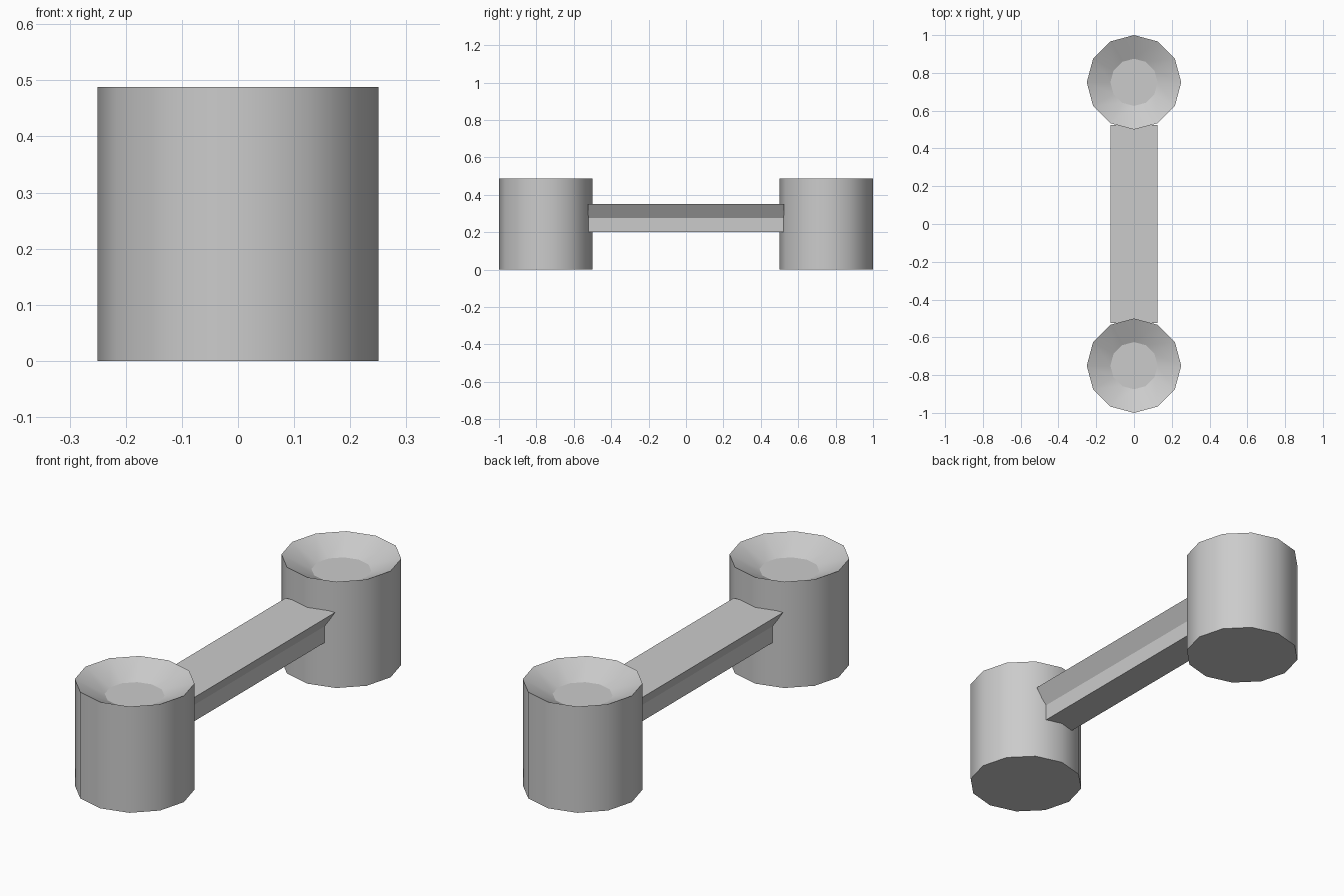
import bpy, bmesh, math

if "Cube" in bpy.data.objects:
    bpy.data.objects.remove(bpy.data.objects["Cube"])

SIDES = 12


def make_object(name, bm):
    bmesh.ops.recalc_face_normals(bm, faces=bm.faces[:])
    mesh = bpy.data.meshes.new(name)
    bm.to_mesh(mesh)
    bm.free()
    obj = bpy.data.objects.new(name, mesh)
    bpy.context.collection.objects.link(obj)
    return obj


def cup(name, y):
    # Profile rings (radius, z): base, rim, dish floor
    profile = [(0.25, 0.0), (0.25, 0.488), (0.125, 0.426)]
    bm = bmesh.new()
    rings = []
    for r, z in profile:
        rings.append([bm.verts.new((r * math.cos(math.tau * i / SIDES),
                                    y + r * math.sin(math.tau * i / SIDES), z))
                      for i in range(SIDES)])
    for low, high in zip(rings, rings[1:]):
        for i in range(SIDES):
            j = (i + 1) % SIDES
            bm.faces.new((low[i], low[j], high[j], high[i])).smooth = True
    bm.faces.new(rings[0])
    bm.faces.new(rings[-1])
    # Keep the horizontal rings sharp, walls and dish smooth
    for e in bm.edges:
        e.smooth = abs(e.verts[0].co.z - e.verts[1].co.z) > 1e-4
    return make_object(name, bm)


def handle(name):
    # Cross-section: wide top, tapered shoulders, narrow straight base
    right = [(0.075, 0.20), (0.075, 0.275), (0.125, 0.35)]
    section = right + [(-x, z) for x, z in reversed(right)]
    bm = bmesh.new()
    face = bm.faces.new([bm.verts.new((x, -0.525, z)) for x, z in section])
    ext = bmesh.ops.extrude_face_region(bm, geom=[face], use_keep_orig=True)
    moved = [g for g in ext["geom"] if isinstance(g, bmesh.types.BMVert)]
    bmesh.ops.translate(bm, verts=moved, vec=(0, 1.05, 0))
    return make_object(name, bm)


# Two dished weights joined by a bar
cup("front_weight", -0.75)
cup("back_weight", 0.75)
handle("connecting_bar")
